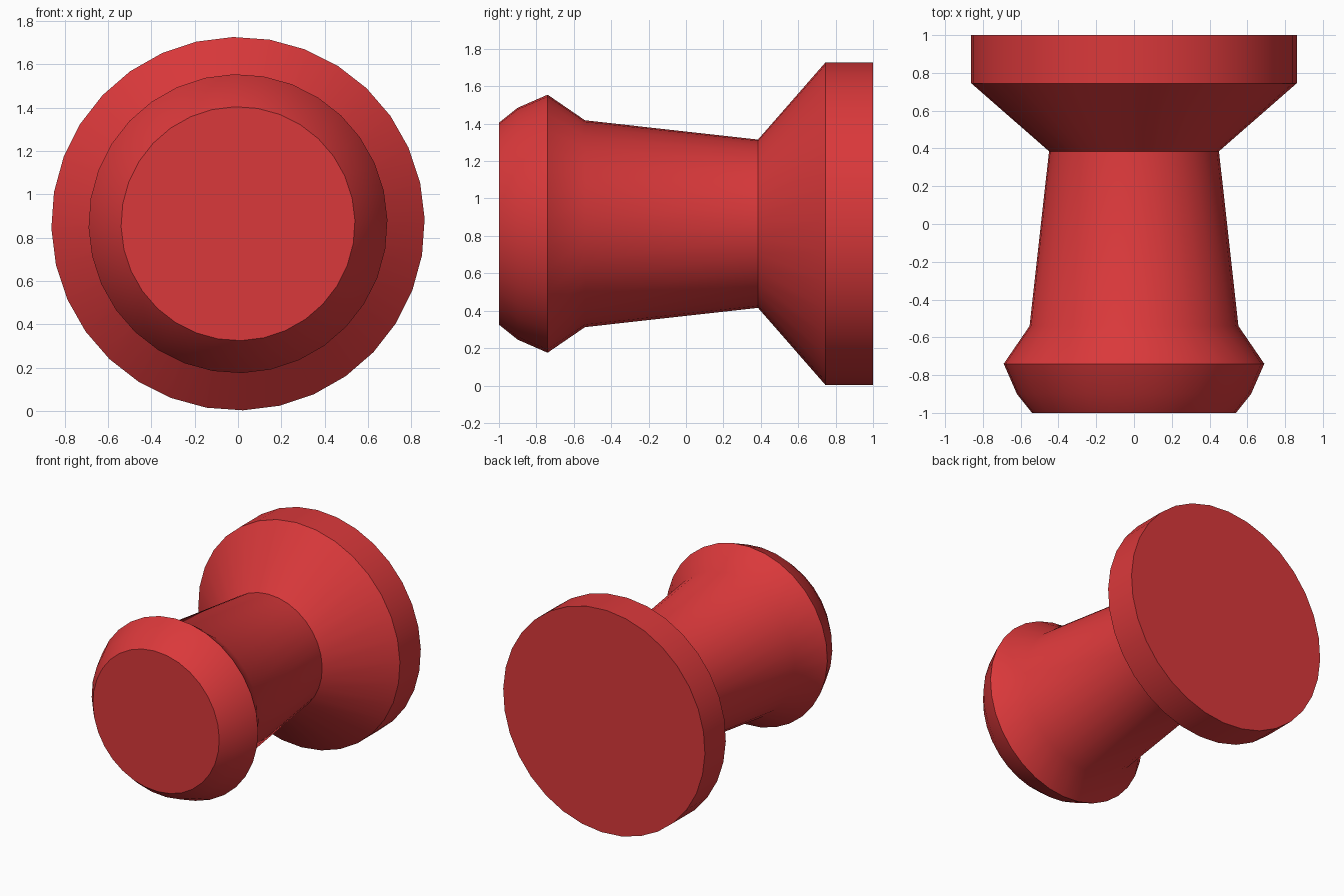
import bpy, bmesh, math

if "Cube" in bpy.data.objects:
    bpy.data.objects.remove(bpy.data.objects["Cube"])

SIDES = 32
CENTRE_Z = 0.865
TURN = math.radians(1.5)

# (y, radius) from the front knob to the wide base
PROFILE = [(-1.0, 0.54), (-0.90, 0.62), (-0.74, 0.69), (-0.54, 0.553),
           (0.385, 0.45), (0.745, 0.862), (1.0, 0.862)]


def lathe(name, profile):
    """Revolve a profile about the y direction, with flat end caps."""
    bm = bmesh.new()
    rings = []
    for y, r in profile:
        ring = []
        for i in range(SIDES):
            a = TURN + 2 * math.pi * i / SIDES
            ring.append(bm.verts.new((r * math.cos(a), y, r * math.sin(a))))
        rings.append(ring)
    for a, b in zip(rings, rings[1:]):
        for i in range(SIDES):
            j = (i + 1) % SIDES
            bm.faces.new((a[i], a[j], b[j], b[i]))
    bm.faces.new(rings[0])
    bm.faces.new(rings[-1])
    bmesh.ops.recalc_face_normals(bm, faces=bm.faces[:])
    mesh = bpy.data.meshes.new(name)
    bm.to_mesh(mesh)
    bm.free()
    obj = bpy.data.objects.new(name, mesh)
    bpy.context.collection.objects.link(obj)
    return obj


# Pin head: knob, tapered neck and flared base
pin = lathe("pin_head", PROFILE)
pin.location.z = CENTRE_Z

# Red plastic
red = bpy.data.materials.new("red_plastic")
red.diffuse_color = (0.7, 0.04, 0.043, 1)
red.use_nodes = True
red.node_tree.nodes["Principled BSDF"].inputs["Base Color"].default_value = red.diffuse_color
pin.data.materials.append(red)

# Smooth around the body, sharp at the rims
bpy.context.view_layer.objects.active = pin
pin.select_set(True)
bpy.ops.object.shade_smooth_by_angle(angle=math.radians(30))
